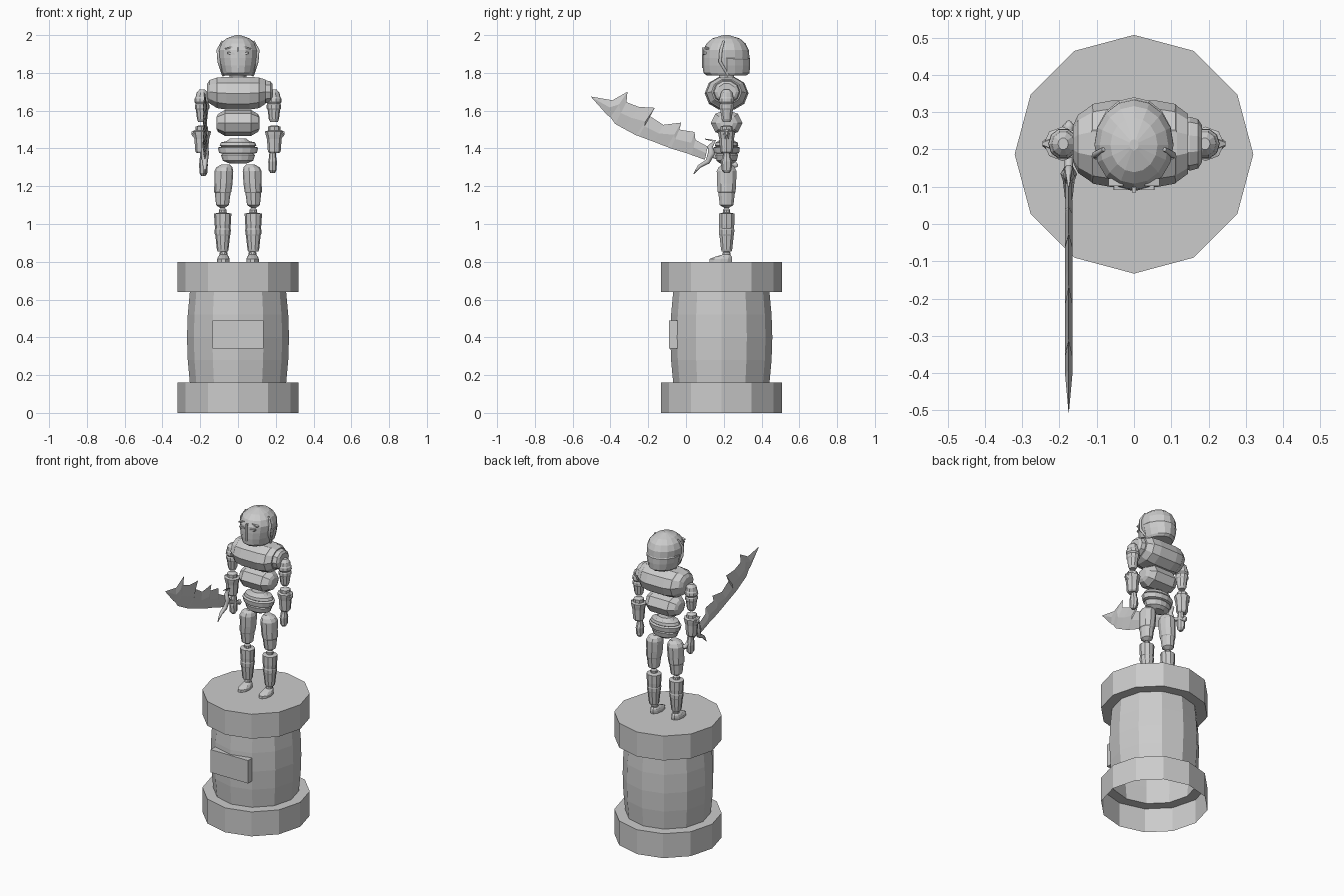
import bpy, bmesh, math
from mathutils import Vector

if "Cube" in bpy.data.objects:
    bpy.data.objects.remove(bpy.data.objects["Cube"])

stone = bpy.data.materials.new("grey stone")
stone.use_nodes = True
stone.diffuse_color = (0.6, 0.6, 0.6, 1)
stone.node_tree.nodes["Principled BSDF"].inputs["Base Color"].default_value = (0.6, 0.6, 0.6, 1)
stone.node_tree.nodes["Principled BSDF"].inputs["Roughness"].default_value = 0.8

MID = 0.215    # depth of the figure's centre line
BASE = 0.187   # depth of the pedestal's centre


def finish(name, bm):
    bmesh.ops.recalc_face_normals(bm, faces=bm.faces)
    mesh = bpy.data.meshes.new(name)
    bm.to_mesh(mesh)
    bm.free()
    mesh.materials.append(stone)
    ob = bpy.data.objects.new(name, mesh)
    bpy.context.collection.objects.link(ob)
    return ob


def loft(name, rings, n=10, axis="z", caps=(True, True), raised=None, lift=0.004):
    """Rings are (position on axis, centre a, centre b, radius a, radius b)."""
    bm = bmesh.new()
    loops = []
    for t, ca, cb, ra, rb in rings:
        loop = []
        for i in range(n):
            ang = math.tau * i / n
            a, b = ca + ra * math.cos(ang), cb + rb * math.sin(ang)
            loop.append(bm.verts.new((a, b, t) if axis == "z" else (t, a, b)))
        loops.append(loop)
    for lo, hi in zip(loops, loops[1:]):
        for i in range(n):
            j = (i + 1) % n
            bm.faces.new((lo[i], lo[j], hi[j], hi[i]))
    if caps[0]:
        bm.faces.new(loops[0][::-1])
    if caps[1]:
        bm.faces.new(loops[-1])
    if raised:
        bmesh.ops.recalc_face_normals(bm, faces=bm.faces)
        bm.normal_update()
        picked = [f for f in bm.faces if raised(f.calc_center_median(), f.normal)]
        bmesh.ops.inset_region(bm, faces=picked, thickness=0.005, depth=lift)
    return finish(name, bm)


def column(name, x, y, profile, n=10, **kw):
    """Upright part: profile of (height, half width, half depth)."""
    return loft(name, [(z, x, y, rx, ry) for z, rx, ry in profile], n, **kw)


def box(name, centre, size, tilt=0):
    bm = bmesh.new()
    bmesh.ops.create_cube(bm, size=1)
    bmesh.ops.scale(bm, vec=size, verts=bm.verts)
    ob = finish(name, bm)
    ob.location = centre
    ob.rotation_euler.y = tilt
    return ob


def tube(name, points, radii, depth=0.01):
    curve = bpy.data.curves.new(name, "CURVE")
    curve.dimensions = "3D"
    curve.bevel_depth = depth
    curve.bevel_resolution = 1
    curve.use_fill_caps = True
    spline = curve.splines.new("POLY")
    spline.points.add(len(points) - 1)
    for p, co, r in zip(spline.points, points, radii):
        p.co = (*co, 1)
        p.radius = r
    curve.materials.append(stone)
    ob = bpy.data.objects.new(name, curve)
    bpy.context.collection.objects.link(ob)
    return ob


# Pedestal: hollow foot, bulging drum and capping slab
column("pedestal", 0, BASE, [(z, r, r) for z, r in (
    (0, .32), (.16, .32), (.16, .255), (.28, .266), (.4, .27), (.52, .266),
    (.64, .255), (.64, .32), (.80, .32))], 12, caps=(False, True))
box("plaque", (0, -0.068, .415), (.27, .044, .15))

# Helmet with raised neck guard, cheek straps, eye slits and brows
column("helmet", 0, .212, [
    (1.785, .075, .10), (1.80, .085, .12), (1.84, .096, .124), (1.88, .103, .124),
    (1.92, .106, .121), (1.955, .092, .104), (1.982, .063, .073), (2.0, .012, .015)],
    16, raised=lambda c, nrm: c.y > .23 and 1.79 < c.z < 1.89)
for s, side in ((1, "left"), (-1, "right")):
    tube(side + "_cheek_strap", [(s * .082, .2, 1.968), (s * .105, .185, 1.92),
         (s * .1, .18, 1.86), (s * .077, .225, 1.785)], (.6, 1, 1, .8), .009)
    box(side + "_eye_slit", (s * .037, .1, 1.903), (.036, .018, .011), s * -.12)
    box(side + "_brow", (s * .048, .112, 1.932), (.04, .02, .007), s * .25)
box("face_ridge", (0, .093, 1.88), (.01, .018, .11))

# Torso: faceted barrels lying across the body
loft("chest", [
    (-.163, MID, 1.70, .05, .045), (-.15, MID, 1.70, .078, .065),
    (-.115, MID, 1.695, .102, .083), (-.06, MID, 1.692, .112, .09),
    (.06, MID, 1.692, .112, .09), (.115, MID, 1.695, .102, .083),
    (.145, MID, 1.70, .08, .068)], 10, "x",
    raised=lambda c, nrm: abs(nrm.y) > .45 and abs(c.x) < .12)
loft("left_shoulder_collar", [(.14, MID, 1.70, .068, .06), (.15, MID, 1.70, .072, .063),
     (.172, MID, 1.70, .066, .058), (.182, MID, 1.70, .05, .045)], 10, "x")
tube("neck", [(0, MID, 1.76), (0, MID, 1.80)], (1, 1), .045)
loft("abdomen", [
    (-.115, MID, 1.535, .035, .03), (-.105, MID, 1.535, .058, .048),
    (-.075, MID, 1.535, .08, .065), (.075, MID, 1.535, .08, .065),
    (.105, MID, 1.535, .058, .048), (.115, MID, 1.535, .035, .03)], 8, "x",
    raised=lambda c, nrm: abs(nrm.y) > .3 and abs(c.x) < .05)

# Pelvis: stacked belt rings
column("pelvis", 0, MID, [
    (1.32, .045, .035), (1.335, .08, .055), (1.365, .09, .062), (1.372, .082, .056),
    (1.376, .10, .068), (1.405, .107, .072), (1.41, .085, .058), (1.415, .098, .064),
    (1.432, .09, .06), (1.438, .06, .045), (1.452, .045, .035)], 14)

for s, side in ((1, "left"), (-1, "right")):
    # Legs
    loft(side + "_thigh", [(z, s * x, MID, rx, ry) for z, x, rx, ry in (
        (1.085, .083, .012, .012), (1.10, .082, .034, .038), (1.165, .081, .042, .046),
        (1.17, .081, .046, .05), (1.215, .077, .048, .053), (1.28, .075, .05, .055),
        (1.30, .072, .042, .045), (1.315, .066, .022, .025))], 10)
    loft(side + "_shin", [(z, s * .081, MID, rx, ry) for z, rx, ry in (
        (.855, .027, .028), (.865, .031, .031), (.94, .039, .04), (.945, .042, .042),
        (.97, .043, .043), (.975, .04, .041), (1.0, .043, .043), (1.055, .046, .043),
        (1.06, .02, .02), (1.075, .02, .02), (1.085, .01, .01))], 10)
    loft(side + "_foot", [(z, s * .077, y, rx, ry) for z, y, rx, ry in (
        (.80, .183, .033, .063), (.815, .185, .033, .063), (.828, .2, .028, .045),
        (.838, .213, .02, .022), (.848, .215, .021, .022), (.858, .215, .012, .012))], 10)
    # Arms
    ax = s * .19
    column(side + "_upper_arm", ax, MID, [
        (1.54, .02, .02), (1.555, .027, .028), (1.605, .033, .035), (1.612, .038, .04),
        (1.63, .038, .04), (1.636, .034, .036), (1.645, .04, .042), (1.665, .039, .04),
        (1.672, .034, .036), (1.695, .03, .032), (1.712, .014, .016)], 10)
    column(side + "_forearm", s * .192, MID, [
        (1.375, .026, .027), (1.385, .034, .034), (1.45, .039, .039), (1.475, .046, .044),
        (1.49, .05, .046), (1.495, .032, .032), (1.515, .032, .032), (1.522, .015, .015)], 8)
    loft(side + "_elbow_guard", [(s * .215, MID, 1.47, .03, .04),
         (s * .246, MID, 1.48, .006, .01)], 6, "x")
    drop = 0 if s > 0 else -.015
    column(side + "_hand", s * .183, MID, [
        (1.27 + drop, .012, .014), (1.285 + drop, .021, .026), (1.33 + drop, .023, .03),
        (1.355, .019, .022), (1.378, .017, .018)], 8)

# Sword: jagged ridged blade built from matched upper and lower edge points
SWORD_X = -.175
upper = [(.115, 1.41), (.05, 1.445), (.045, 1.487), (-.035, 1.50), (-.025, 1.537),
         (-.12, 1.525), (-.19, 1.57), (-.165, 1.615), (-.25, 1.62), (-.315, 1.645),
         (-.31, 1.70), (-.39, 1.655), (-.505, 1.675)]
lower = [(.1, 1.34), (.03, 1.365), (.01, 1.373), (-.08, 1.40), (-.1, 1.408),
         (-.17, 1.435), (-.25, 1.465), (-.265, 1.47), (-.33, 1.505), (-.375, 1.53),
         (-.4, 1.565), (-.42, 1.58), (-.5, 1.67)]
bm = bmesh.new()
sections = []
for u, l in zip(upper, lower):
    top, low = Vector((SWORD_X, *u)), Vector((SWORD_X, *l))
    mid = (top + low) / 2
    half = Vector((min(.01, (top - low).length * .12), 0, 0))
    sections.append([bm.verts.new(p) for p in (top, mid + half, low, mid - half)])
for a, b in zip(sections, sections[1:]):
    for i in range(4):
        j = (i + 1) % 4
        bm.faces.new((a[i], a[j], b[j], b[i]))
bm.faces.new(sections[0])
bm.faces.new(sections[-1][::-1])
finish("sword_blade", bm)

# Horned guard, grip and pommel
guard = [(.04, 1.265), (.07, 1.305), (.115, 1.33), (.135, 1.375), (.128, 1.41), (.15, 1.44), (.1, 1.45)]
tube("sword_guard", [(SWORD_X, y, z) for y, z in guard], (.2, .8, 1.2, 1.7, 1.2, .8, .2), .013)
tube("sword_grip", [(SWORD_X, .12, 1.37), (SWORD_X, .255, 1.315)], (1, 1), .012)
tube("sword_pommel", [(SWORD_X, .25, 1.317), (SWORD_X, .262, 1.312), (SWORD_X, .275, 1.307)],
     (.7, 1.2, .4), .015)

# Smooth shading that keeps hard edges
for ob in bpy.context.view_layer.objects:
    ob.select_set(ob.type == "MESH" and stone.name in ob.data.materials)
bpy.context.view_layer.objects.active = bpy.data.objects["pedestal"]
bpy.ops.object.shade_smooth_by_angle(angle=math.radians(32))
